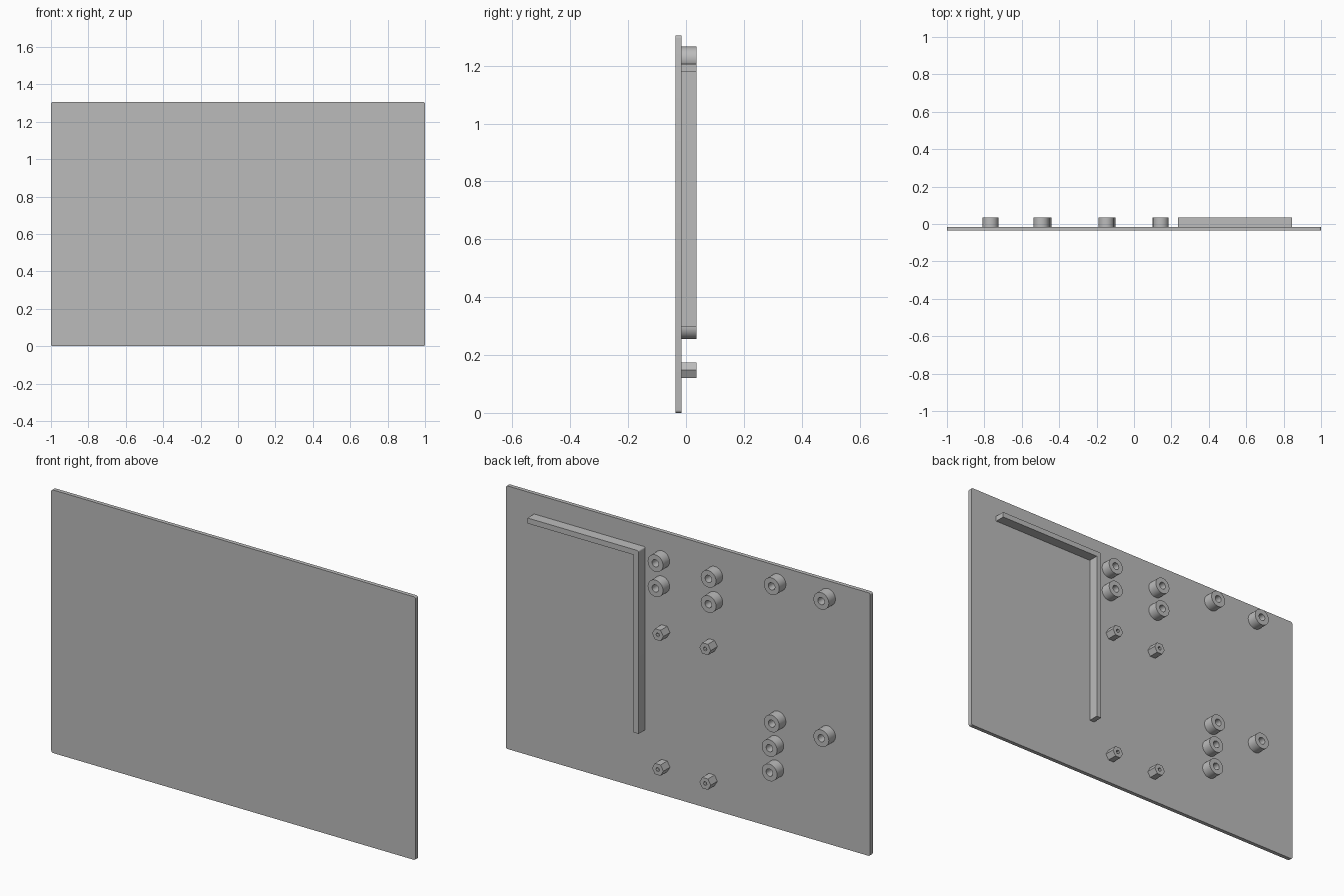
import bpy, bmesh, math

cube = bpy.data.objects.get("Cube")
if cube:
    bpy.data.objects.remove(cube, do_unlink=True)

grey = bpy.data.materials.new("plain grey")
grey.use_nodes = True
colour = (0.5, 0.5, 0.5, 1)
grey.diffuse_color = colour
grey.node_tree.nodes["Principled BSDF"].inputs["Base Color"].default_value = colour

FRONT, BACK, TIP = -0.036, -0.016, 0.036


def finish(name, bm, smooth=True):
    bmesh.ops.recalc_face_normals(bm, faces=bm.faces)
    mesh = bpy.data.meshes.new(name)
    bm.to_mesh(mesh)
    bm.free()
    mesh.materials.append(grey)
    obj = bpy.data.objects.new(name, mesh)
    bpy.context.collection.objects.link(obj)
    if smooth:
        bpy.ops.object.select_all(action='DESELECT')
        obj.select_set(True)
        bpy.context.view_layer.objects.active = obj
        bpy.ops.object.shade_smooth_by_angle(angle=math.radians(31))
    return obj


def slab(name, outline, y0, y1, rounded, radius):
    """Extrude an x-z outline along y, rounding the listed corners."""
    bm = bmesh.new()
    face = bm.faces.new([bm.verts.new((x, y0, z)) for x, z in outline])
    corners = [face.verts[i].co.copy() for i in rounded]
    ext = bmesh.ops.extrude_face_region(bm, geom=[face])["geom"]
    for v in ext:
        if isinstance(v, bmesh.types.BMVert):
            v.co.y = y1
    edges = [e for e in bm.edges
             if abs(e.verts[0].co.y - e.verts[1].co.y) > 0.001
             and any((e.verts[0].co.xz - c.xz).length < 1e-5 for c in corners)]
    bmesh.ops.bevel(bm, geom=edges, offset=radius, segments=5,
                    profile=0.5, affect='EDGES')
    return finish(name, bm)


def boss(name, x, z, radius, hole, sides, smooth):
    """Hollow post standing on the back of the panel."""
    bm = bmesh.new()
    rings = []
    for r, y in ((radius, BACK), (radius, TIP), (hole, TIP), (hole, BACK)):
        rings.append([bm.verts.new((x + r * math.cos(2 * math.pi * i / sides), y,
                                    z + r * math.sin(2 * math.pi * i / sides)))
                      for i in range(sides)])
    for a, b in zip(rings, rings[1:] + rings[:1]):
        for i in range(sides):
            j = (i + 1) % sides
            bm.faces.new((a[i], a[j], b[j], b[i]))
    return finish(name, bm, smooth)


# Flat panel with slightly rounded corners
slab("panel", [(-1, 0), (1, 0), (1, 1.305), (-1, 1.305)], FRONT, BACK, range(4), 0.01)

# L-shaped rib on the back
slab("corner_rib",
     [(0.235, 0.297), (0.262, 0.297), (0.262, 1.178), (0.845, 1.178),
      (0.845, 1.205), (0.235, 1.205)], BACK, TIP, [5], 0.008)

# Large round bosses
large = [(0.143, 1.168), (0.143, 1.043), (-0.148, 1.168), (-0.148, 1.043),
         (-0.495, 1.224), (-0.767, 1.224), (-0.495, 0.543), (-0.767, 0.543),
         (-0.483, 0.418), (-0.483, 0.297)]
for n, (x, z) in enumerate(large, 1):
    boss(f"round_boss_{n}", x, z, 0.042, 0.018, 32, True)

# Small six-sided standoffs in a rectangle
n = 0
for x in (0.13, -0.13):
    for z in (0.148, 0.816):
        n += 1
        boss(f"small_standoff_{n}", x, z, 0.031, 0.01, 6, False)
